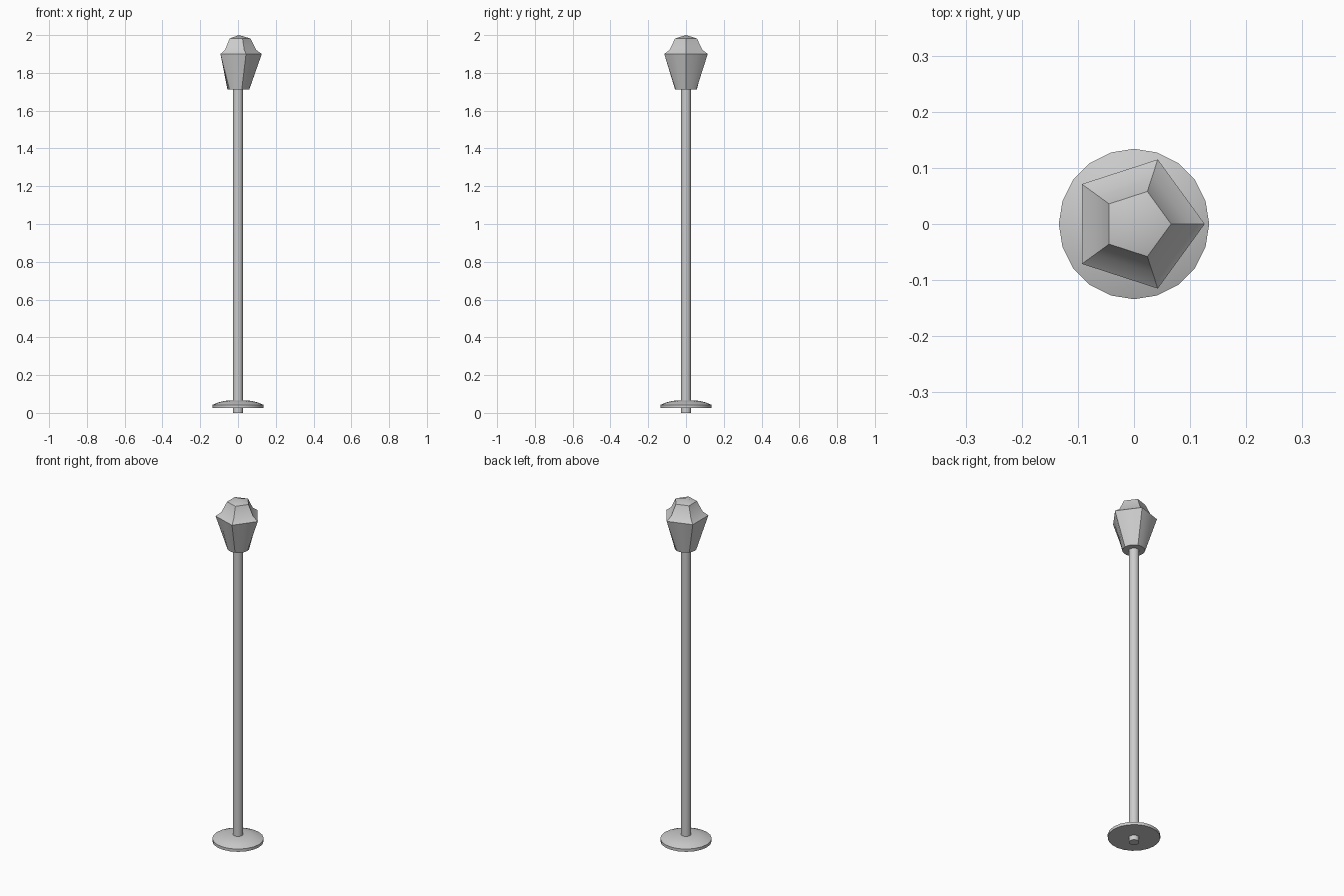
import bpy, bmesh, math
from math import pi, cos, sin

if "Cube" in bpy.data.objects:
    bpy.data.objects.remove(bpy.data.objects["Cube"])


def ngon_ring(bm, sides, radius, z, cx=0.0, per_side=1):
    """Ring of vertices along a regular polygon, with per_side points on each edge."""
    ring = []
    for i in range(sides):
        a, b = 2 * pi * i / sides, 2 * pi * (i + 1) / sides
        for k in range(per_side):
            t = k / per_side
            x = cos(a) * (1 - t) + cos(b) * t
            y = sin(a) * (1 - t) + sin(b) * t
            ring.append(bm.verts.new((cx + radius * x, radius * y, z)))
    return ring


def loft(name, rings, angle, apex=None):
    """Skin rings (sides, radius, z, cx, per_side) from bottom to top and close the ends."""
    bm = bmesh.new()
    loops = [ngon_ring(bm, *r) for r in rings]
    for lo, hi in zip(loops, loops[1:]):
        n = len(lo)
        for i in range(n):
            j = (i + 1) % n
            bm.faces.new((lo[i], lo[j], hi[j], hi[i]))
    bm.faces.new(loops[0][::-1])
    top = loops[-1]
    if apex:
        tip = bm.verts.new(apex)
        for i in range(len(top)):
            bm.faces.new((top[i], top[(i + 1) % len(top)], tip))
    else:
        bm.faces.new(top)
    bmesh.ops.recalc_face_normals(bm, faces=bm.faces)
    mesh = bpy.data.meshes.new(name)
    bm.to_mesh(mesh)
    bm.free()
    obj = bpy.data.objects.new(name, mesh)
    bpy.context.collection.objects.link(obj)
    bpy.ops.object.select_all(action='DESELECT')
    obj.select_set(True)
    bpy.context.view_layer.objects.active = obj
    bpy.ops.object.shade_smooth_by_angle(angle=math.radians(angle))
    return obj


# Slim pole running through the foot up into the lantern
loft("pole", [(12, 0.027, 0.0), (12, 0.027, 1.73)], 35)

# Shallow domed foot plate
loft("foot_plate", [(20, 0.134, 0.027), (20, 0.134, 0.043),
                    (20, 0.105, 0.055), (20, 0.07, 0.064)], 35, apex=(0, 0, 0.067))

# Lantern body: round at the bottom, pentagonal at the top
CX = 0.005
loft("lantern_body", [(20, 0.058, 1.713, 0.002, 1), (5, 0.121, 1.90, CX, 4)], 40)

# Flared five-sided roof with a low crown
loft("lantern_roof", [(5, 0.121, 1.90, CX), (5, 0.091, 1.922, CX),
                      (5, 0.061, 1.982, CX)], 35, apex=(CX, 0, 2.0))
